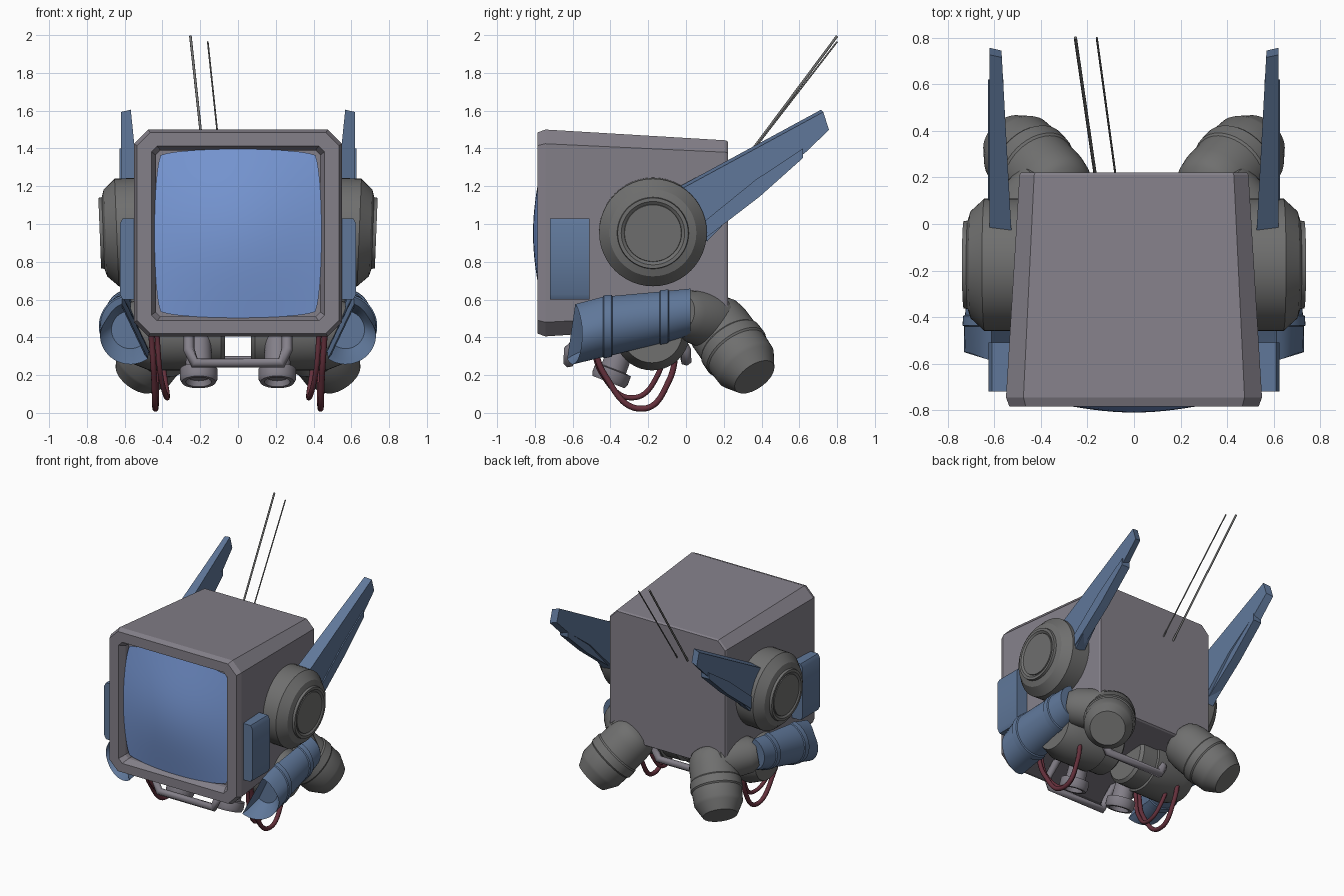
import bpy, bmesh
from math import sin, cos, pi, radians, exp
from mathutils import Vector

if "Cube" in bpy.data.objects:
    bpy.data.objects.remove(bpy.data.objects["Cube"])


def material(name, rgb):
    m = bpy.data.materials.new(name)
    m.diffuse_color = (*rgb, 1)
    m.use_nodes = True
    m.node_tree.nodes["Principled BSDF"].inputs["Base Color"].default_value = m.diffuse_color
    return m


SHELL = material("shell", (0.23, 0.215, 0.25))
DARK = material("dark_metal", (0.16, 0.16, 0.158))
BLUE = material("blue_armour", (0.115, 0.185, 0.32))
GLASS = material("screen_glass", (0.19, 0.32, 0.68))
RED = material("cable_red", (0.13, 0.03, 0.045))


def finish(name, bm, mat, mirror=False, angle=30):
    bmesh.ops.recalc_face_normals(bm, faces=bm.faces)
    me = bpy.data.meshes.new(name)
    bm.to_mesh(me)
    bm.free()
    me.materials.append(mat)
    me.shade_smooth()
    me.set_sharp_from_angle(angle=radians(angle))
    ob = bpy.data.objects.new(name, me)
    bpy.context.collection.objects.link(ob)
    if mirror:
        mod = ob.modifiers.new("mirror", 'MIRROR')
        mod.use_mirror_merge = False
    return ob


def loft(name, rings, mat, mirror=False, angle=30):
    """Skin a list of closed rings and cap both ends."""
    bm = bmesh.new()
    rows = [[bm.verts.new(p) for p in r] for r in rings]
    for a, b in zip(rows, rows[1:]):
        n = len(a)
        for i in range(n):
            bm.faces.new((a[i], a[(i + 1) % n], b[(i + 1) % n], b[i]))
    bm.faces.new(rows[0])
    bm.faces.new(rows[-1])
    return finish(name, bm, mat, mirror, angle)


def lathe(name, profile, origin, direction, mat, mirror=True, n=40):
    """Revolve (height, radius) pairs about a direction."""
    q = Vector(direction).to_track_quat('Z', 'Y')
    o = Vector(origin)
    rings = [[o + q @ Vector((r * cos(2 * pi * i / n), r * sin(2 * pi * i / n), h))
              for i in range(n)] for h, r in profile]
    return loft(name, rings, mat, mirror)


def tube(name, pts, radius, mat, smooth=True, res=3):
    cu = bpy.data.curves.new(name, 'CURVE')
    cu.dimensions = '3D'
    cu.bevel_depth = radius
    cu.bevel_resolution = res
    cu.use_fill_caps = True
    if smooth:
        sp = cu.splines.new('BEZIER')
        sp.bezier_points.add(len(pts) - 1)
        for bp, p in zip(sp.bezier_points, pts):
            bp.co = p
            bp.handle_left_type = bp.handle_right_type = 'AUTO'
    else:
        sp = cu.splines.new('POLY')
        sp.points.add(len(pts) - 1)
        for bp, p in zip(sp.points, pts):
            bp.co = (*p, 1)
    cu.materials.append(mat)
    ob = bpy.data.objects.new(name, cu)
    bpy.context.collection.objects.link(ob)


def octagon(y, hx, z0, z1, c):
    return [(hx, y, z0 + c), (hx, y, z1 - c), (hx - c, y, z1), (c - hx, y, z1),
            (-hx, y, z1 - c), (-hx, y, z0 + c), (c - hx, y, z0), (hx - c, y, z0)]


# Monitor casing with sloped front rim
loft("monitor_casing", [
    octagon(0.222, 0.485, 0.475, 1.435, 0.06),
    octagon(0.21, 0.492, 0.467, 1.443, 0.063),
    octagon(-0.745, 0.55, 0.405, 1.5, 0.075),
    octagon(-0.785, 0.535, 0.42, 1.485, 0.07),
    octagon(-0.785, 0.458, 0.488, 1.412, 0.03),
    octagon(-0.735, 0.435, 0.51, 1.39, 0.025),
    octagon(-0.70, 0.435, 0.51, 1.39, 0.025)], SHELL, angle=15)

# Bulging screen
bm = bmesh.new()
N = 20
grid = []
for j in range(N + 1):
    for i in range(N + 1):
        u, v = 2 * i / N - 1, 2 * j / N - 1
        k = 1 - 0.025 * (u * v) ** 8
        x = u * (0.42 + 0.022 * (1 - v * v)) * k
        z = v * (0.425 + 0.022 * (1 - u * u)) * k
        r2 = x * x + z * z
        grid.append(bm.verts.new((x, -0.81 + 0.42 * r2 / (1 + 2 * r2), 0.95 + z)))
for j in range(N):
    for i in range(N):
        a = j * (N + 1) + i
        bm.faces.new((grid[a], grid[a + 1], grid[a + N + 2], grid[a + N + 1]))
screen = finish("screen", bm, GLASS)
if screen.data.polygons[0].normal.y > 0:
    screen.data.flip_normals()

# Round side hubs
lathe("side_hub", [(-0.2, 0.285), (0.0, 0.285), (0.06, 0.23), (0.072, 0.19),
                   (0.09, 0.187), (0.09, 0.168), (0.078, 0.152), (0.085, 0.15)],
      (0.642, -0.175, 0.955), (1, 0, -0.04), DARK, n=48)


# Swept-back fins and their lower flaps
def plate(name, outline, inner, outer, drop):
    loft(name, [[(inner(y), y, z) for y, z in outline],
                [(outer(y), y + drop, z - drop) for y, z in outline]], BLUE, True)


plate("fin", [(-0.06, 1.185), (0.715, 1.605), (0.745, 1.51), (0.62, 1.39), (0.37, 1.2), (0.1, 0.92)],
      lambda y: 0.525 + 0.055 * (y + 0.06), lambda y: 0.62, 0.012)
plate("fin_flap", [(0.08, 1.0), (0.37, 1.235), (0.62, 1.4), (0.62, 1.35), (0.39, 1.145), (0.11, 0.93)],
      lambda y: 0.56, lambda y: 0.628, 0)


# Cheek pads
def pad(x, d):
    return [(x, -0.72, 0.6 + d), (x, -0.51, 0.6 + d), (x, -0.51, 1.03 - d), (x, -0.72, 1.03 - d)]


loft("cheek_pad", [pad(0.5, 0), pad(0.61, 0), pad(0.626, 0.028)], BLUE, True)


# Hollow D-section arm guards, mouth at the front
def d_ring(y, cx, cz, r, shear=0.0, dent=0.0):
    pts = []
    for i in range(25):
        deg = 74 - 199 * i / 24
        a = radians(deg)
        s = r * (1 - dent * exp(-((deg - 32) / 26) ** 2))
        pts.append((cx + s * cos(a), y + shear * cos(a), cz + s * sin(a)))
    return pts


loft("arm_guard", [
    d_ring(-0.48, 0.57, 0.44, 0.10), d_ring(-0.57, 0.575, 0.422, 0.142, 0.05, 0.1),
    d_ring(-0.6, 0.57, 0.42, 0.163, 0.05, 0.1), d_ring(-0.44, 0.567, 0.458, 0.163),
    d_ring(-0.435, 0.567, 0.459, 0.17), d_ring(-0.395, 0.566, 0.464, 0.168),
    d_ring(-0.39, 0.566, 0.465, 0.16), d_ring(-0.14, 0.56, 0.507, 0.14),
    d_ring(-0.135, 0.56, 0.508, 0.147), d_ring(-0.095, 0.56, 0.514, 0.145),
    d_ring(-0.09, 0.56, 0.515, 0.137), d_ring(0.025, 0.555, 0.538, 0.125, 0)], BLUE, True)

# Thick cross drums under the casing
lathe("under_drum", [(0, 0.165), (0.02, 0.185), (0.14, 0.185), (0.145, 0.2), (0.4, 0.2),
                     (0.5, 0.16)], (0.07, -0.18, 0.425), (1, 0, 0), DARK)

# Elbows and rear thrusters
lathe("elbow", [(-0.05, 0.1), (0.0, 0.13), (0.2, 0.155), (0.27, 0.1)],
      (0.54, 0.0, 0.52), (-0.24, 0.2, -0.05), DARK)
lathe("thruster", [(-0.06, 0.1), (-0.035, 0.14), (0.0, 0.16), (0.06, 0.17), (0.17, 0.172),
                   (0.18, 0.18), (0.24, 0.182), (0.25, 0.174), (0.34, 0.17), (0.36, 0.16),
                   (0.43, 0.122)], (0.325, 0.145, 0.49), (0.5, 0.5, -0.69), DARK)

# Downward lamps under the chin
lathe("chin_lamp", [(-0.24, 0.065), (-0.075, 0.07), (-0.07, 0.1), (-0.02, 0.1), (0.0, 0.09),
                    (0.0, 0.068), (-0.03, 0.058)], (0.208, -0.41, 0.163), (0, -0.36, -0.93), SHELL)

# Front and rear guard bars with corner brackets
for name, y0, y1, z in (("front_bar", -0.5, -0.62, 0.265), ("rear_bar", -0.06, 0.0, 0.275)):
    tube(name, [(-0.26, y0, 0.44), (-0.26, y1, 0.335), (-0.23, y1, z), (0.23, y1, z),
                (0.26, y1, 0.335), (0.26, y0, 0.44)], 0.03, SHELL, False, 1)

# Hanging cable loops
for side, s in (("left", -1), ("right", 1)):
    tube(side + "_outer_cable", [(s * x, y, z) for x, y, z in (
        (0.46, -0.5, 0.43), (0.445, -0.43, 0.2), (0.437, -0.23, 0.022),
        (0.435, -0.09, 0.17), (0.45, -0.05, 0.43))], 0.016, RED)
    tube(side + "_inner_cable", [(s * x, y, z) for x, y, z in (
        (0.43, -0.5, 0.43), (0.41, -0.44, 0.2), (0.375, -0.28, 0.08),
        (0.39, -0.15, 0.2), (0.43, -0.12, 0.43))], 0.014, RED)

# Rear antennae
tube("long_antenna", [(-0.165, 0.2, 1.19), (-0.252, 0.8, 1.995)], 0.007, DARK, False)
tube("short_antenna", [(-0.078, 0.2, 1.19), (-0.16, 0.8, 1.965)], 0.0045, DARK, False)
